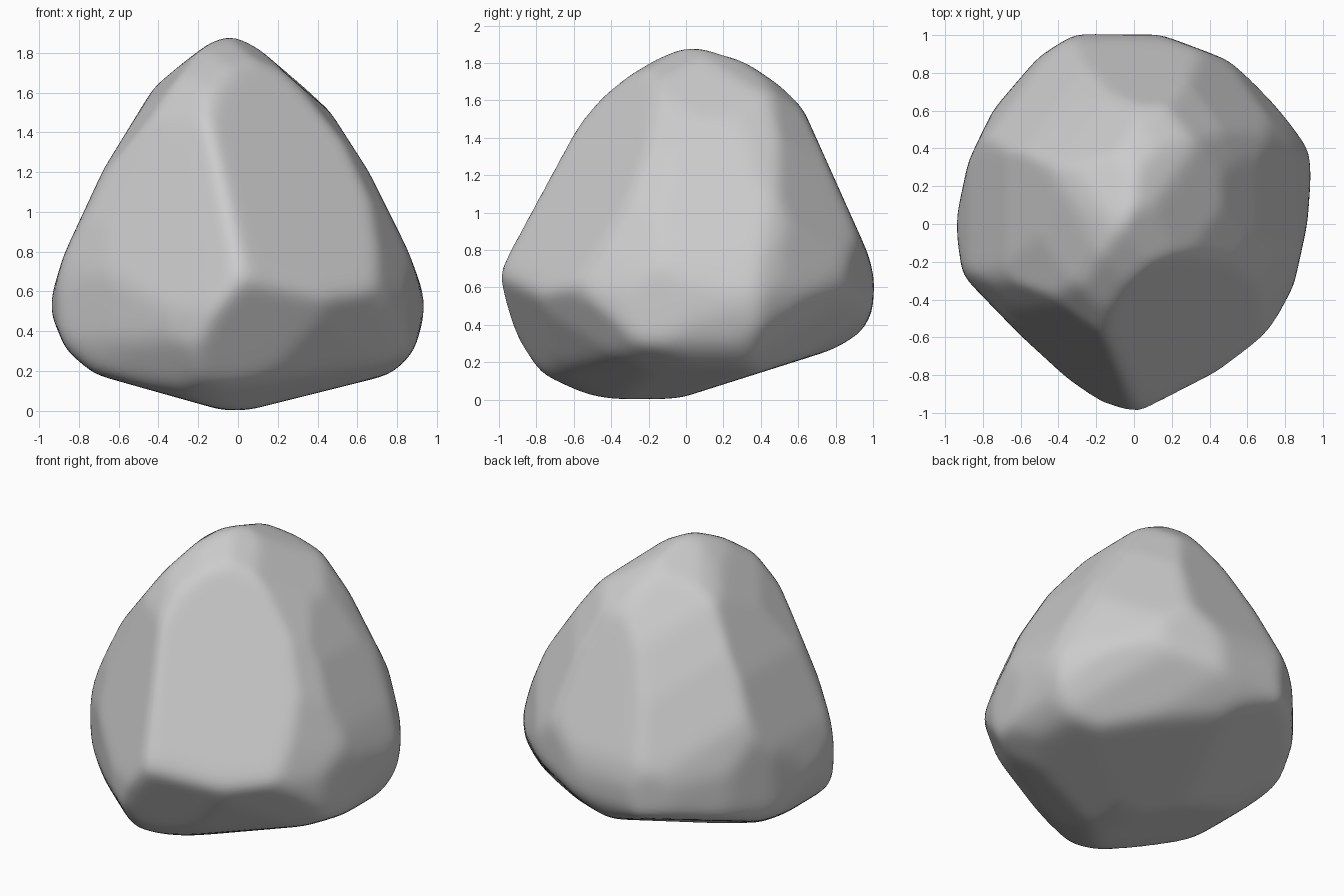
import bpy
import bmesh
from math import cos, radians, sin
from mathutils import Vector

default_cube = bpy.data.objects.get("Cube")
if default_cube:
    bpy.data.objects.remove(default_cube, do_unlink=True)

CENTRE = Vector((0, 0, .94))
SLACK = .008          # allowance for what the smoothing wears away
SMOOTH_PASSES = 5
TURN, TILT = 54.5, 26.4   # slanted carving directions, in degrees

# Profiles to carve along each direction, measured from the centre
FRONT_PROFILE = [
    (0, .95), (.2, .86), (.4, .65), (.65, .26), (.85, -.14), (.93, -.36),
    (.93, -.46), (.88, -.64), (.77, -.75), (.05, -.93), (-.08, -.93),
    (-.72, -.75), (-.86, -.63), (-.93, -.46), (-.93, -.36), (-.87, -.16),
    (-.67, .27), (-.4, .71), (-.13, .91),
]
SIDE_PROFILE = [
    (.09, .95), (.27, .91), (.45, .79), (.62, .61), (.97, -.17), (1, -.3),
    (.99, -.47), (.93, -.58), (.8, -.66), (-.02, -.92), (-.25, -.94),
    (-.5, -.92), (-.78, -.79), (-.95, -.56), (-1.01, -.36), (-1.01, -.23),
    (-.6, .5), (-.4, .72), (-.12, .92),
]
PLAN_PROFILE = [
    (.03, -1.01), (.4, -.85), (.58, -.73), (.7, -.59), (.84, -.32), (.91, 0),
    (.93, .25), (.92, .4), (.8, .6), (.5, .86), (.13, 1), (-.31, 1),
    (-.5, .88), (-.74, .6), (-.87, .33), (-.94, 0), (-.9, -.27),
    (-.6, -.58), (-.35, -.81), (-.06, -1.01),
]
FRONT_DIAGONAL = [
    (.16, .89), (.34, .82), (.5, .72), (.67, .47), (.9, .02), (.97, -.28),
    (.98, -.42), (.95, -.61), (.85, -.73), (.67, -.85), (.4, -.93),
    (-.29, -.98), (-.57, -.97), (-.65, -.9), (-.8, -.64), (-.89, -.4),
    (-.9, -.22), (-.86, -.01), (-.69, .31), (-.44, .6), (-.2, .81),
    (-.08, .86),
]
BACK_DIAGONAL = [
    (.05, .83), (.22, .8), (.41, .71), (.56, .52), (.79, -.04), (.86, -.28),
    (.89, -.46), (.88, -.64), (.83, -.73), (.68, -.82), (.44, -.91),
    (-.47, -.89), (-.66, -.76), (-.87, -.55), (-.96, -.4), (-.98, -.26),
    (-.93, -.07), (-.84, .14), (-.63, .41), (-.45, .61), (-.22, .76),
]
UNDER_DIAGONAL = [
    (.16, .89), (.28, .85), (.51, .62), (.69, .37), (.89, .02), (.95, -.19),
    (.96, -.4), (.9, -.61), (.77, -.79), (.6, -.91), (.43, -.99),
    (.19, -1.03), (-.26, -1.07), (-.35, -1.05), (-.56, -.84), (-.77, -.58),
    (-.89, -.37), (-.9, -.3), (-.83, -.1), (-.71, .17), (-.53, .44),
    (-.32, .65), (-.02, .85),
]


def diagonal_axes(azimuth, elevation):
    """Across and up axes of a slanted carving direction."""
    a, e = radians(azimuth), radians(elevation)
    across = Vector((-sin(a), cos(a), 0))
    up = Vector((-cos(a) * sin(e), -sin(a) * sin(e), cos(e)))
    return across, up


def profile_planes(profile, across, up):
    """One cutting plane for each edge of a profile."""
    planes = []
    for (u0, v0), (u1, v1) in zip(profile, profile[1:] + profile[:1]):
        normal = (across * (v1 - v0) - up * (u1 - u0)).normalized()
        reach = normal.dot(across * u0 + up * v0)
        if reach < 0:
            normal, reach = -normal, -reach
        planes.append((normal, reach + SLACK))
    return planes


def facet_plane(*corners):
    """Cutting plane through three corners of a broad facet."""
    a, b, c = [Vector(corner) - CENTRE for corner in corners]
    normal = (b - a).cross(c - a).normalized()
    if normal.dot(a) < 0:
        normal.negate()
    return normal, normal.dot(a) + SLACK * 2


X, Y, Z = Vector((1, 0, 0)), Vector((0, 1, 0)), Vector((0, 0, 1))
planes = (
    profile_planes(FRONT_PROFILE, X, Z)
    + profile_planes(SIDE_PROFILE, Y, Z)
    + profile_planes(PLAN_PROFILE, X, Y)
    + profile_planes(FRONT_DIAGONAL, *diagonal_axes(-TURN, TILT))
    + profile_planes(BACK_DIAGONAL, *diagonal_axes(180 - TURN, TILT))
    + profile_planes(UNDER_DIAGONAL, *diagonal_axes(TURN, -TILT))
)

# Broad facets that meet along the front ridge
front_tip = (.02, -1, .68)
ridge_top = (-.17, -.54, 1.52)
ridge_foot = (-.18, -.8, .18)
right_shoulder = (.6, -.7, .54)
left_shoulder = (-.6, -.59, .6)
planes += [
    facet_plane(front_tip, ridge_top, right_shoulder),
    facet_plane(front_tip, ridge_top, left_shoulder),
    facet_plane(front_tip, ridge_foot, right_shoulder),
]

# Carve a ball of stone: every vertex stops at the nearest cutting plane
bm = bmesh.new()
bmesh.ops.create_icosphere(bm, subdivisions=6, radius=1)
for vert in bm.verts:
    ray = vert.co.normalized()
    nearest = max(normal.dot(ray) / reach for normal, reach in planes)
    vert.co = CENTRE + ray / nearest

# Wear down the edges
for _ in range(SMOOTH_PASSES):
    bmesh.ops.smooth_vert(bm, verts=bm.verts, factor=.5,
                          use_axis_x=True, use_axis_y=True, use_axis_z=True)
for face in bm.faces:
    face.smooth = True

mesh = bpy.data.meshes.new("boulder")
bm.to_mesh(mesh)
bm.free()
boulder = bpy.data.objects.new("boulder", mesh)
bpy.context.collection.objects.link(boulder)

# Plain stone colour
stone = bpy.data.materials.new("stone grey")
stone.use_nodes = True
colour = (.6, .6, .6, 1)
stone.diffuse_color = colour
stone.node_tree.nodes["Principled BSDF"].inputs["Base Color"].default_value = colour
mesh.materials.append(stone)
